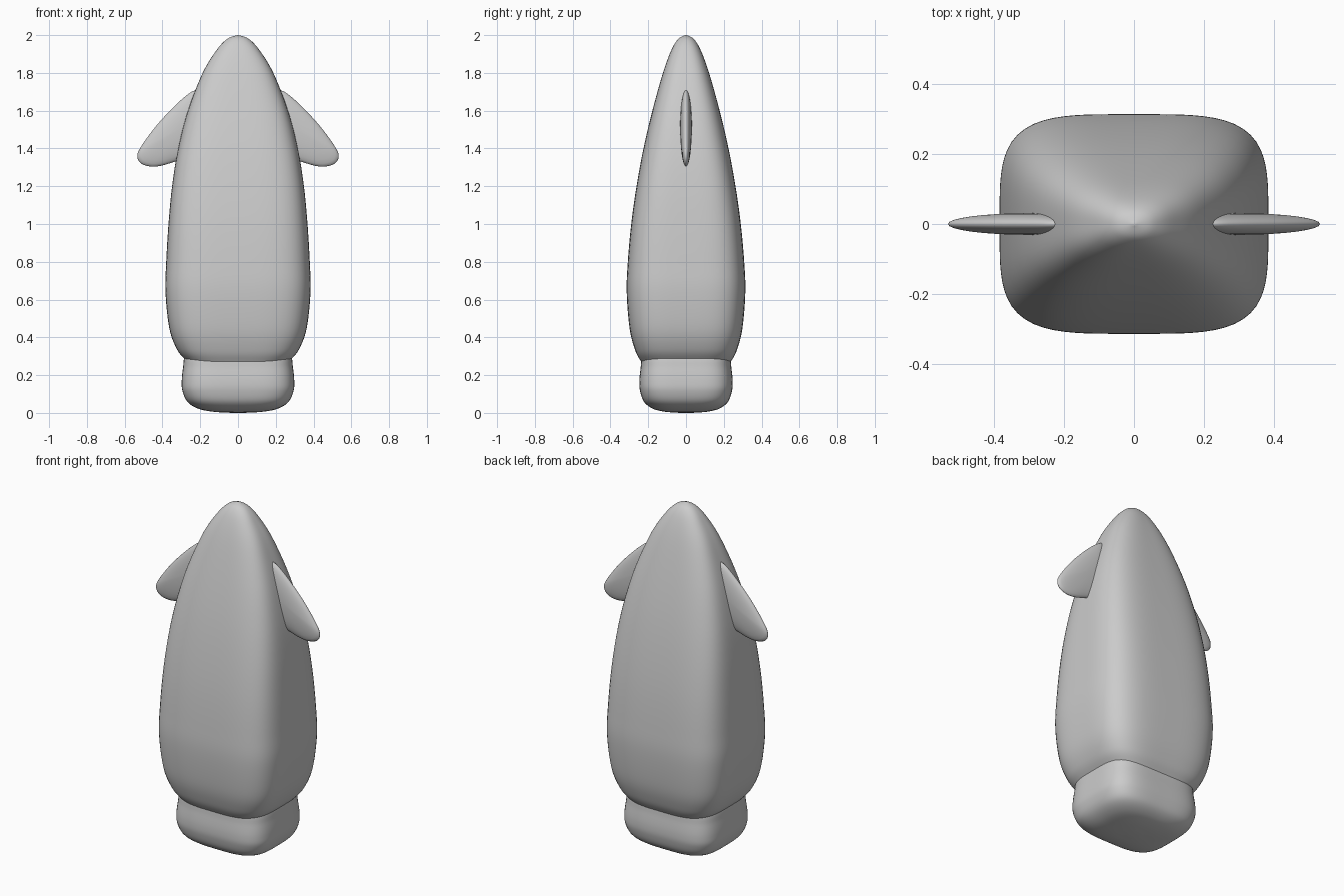
import bpy, bmesh, math

cube = bpy.data.objects.get("Cube")
if cube:
    bpy.data.objects.remove(cube, do_unlink=True)

grey = bpy.data.materials.new("plain grey")
grey.use_nodes = True
colour = (0.6, 0.6, 0.6, 1)
grey.diffuse_color = colour
grey.node_tree.nodes["Principled BSDF"].inputs["Base Color"].default_value = colour

SIDES = 96


def smooth_path(points, steps, closed=False):
    """Catmull-Rom interpolation through a few points."""
    n = len(points)
    get = (lambda i: points[i % n]) if closed else (lambda i: points[min(max(i, 0), n - 1)])
    path = []
    for i in range(n if closed else n - 1):
        quad = [get(i + k) for k in (-1, 0, 1, 2)]
        for s in range(steps):
            t = s / steps
            path.append(tuple(
                b + t * (c - a) / 2 + t * t * (a - 2.5 * b + 2 * c - d / 2)
                + t ** 3 * (3 * (b - c) + d - a) / 2
                for a, b, c, d in zip(*quad)))
    return path if closed else path + [points[-1]]


def skin(name, rings, start, end):
    """Closed surface through equal rings, with a point at each end."""
    bm = bmesh.new()
    loops = [[bm.verts.new(p) for p in ring] for ring in rings]
    for a, b in zip(loops, loops[1:]):
        for i in range(len(a)):
            j = (i + 1) % len(a)
            bm.faces.new((a[i], a[j], b[j], b[i]))
    for loop, tip in ((loops[0], start), (loops[-1], end)):
        v = bm.verts.new(tip)
        for i in range(len(loop)):
            bm.faces.new((loop[i], loop[(i + 1) % len(loop)], v))
    bmesh.ops.recalc_face_normals(bm, faces=bm.faces)
    for f in bm.faces:
        f.smooth = True
    mesh = bpy.data.meshes.new(name)
    bm.to_mesh(mesh)
    bm.free()
    mesh.materials.append(grey)
    obj = bpy.data.objects.new(name, mesh)
    bpy.context.collection.objects.link(obj)
    return obj


def rounded_box_ring(hx, hy, z, power):
    ring = []
    for i in range(SIDES):
        a = 2 * math.pi * (i + 0.5) / SIDES
        c, s = math.cos(a), math.sin(a)
        r = (abs(c) ** power + abs(s) ** power) ** (-1 / power)
        ring.append((hx * c * r, hy * s * r, z))
    return ring


def loft(name, profile):
    """Profile rows: half width, half depth, height, corner squareness."""
    rows = smooth_path(profile, 6)
    rings = [rounded_box_ring(*row) for row in rows]
    return skin(name, rings, (0, 0, rows[0][2]), (0, 0, rows[-1][2]))


# Tapered body with a rounded tip
loft("body", [
    (0.12, 0.11, 0.2, 3.5), (0.22, 0.2, 0.228, 3.7), (0.278, 0.243, 0.28, 3.9),
    (0.325, 0.272, 0.34, 4), (0.364, 0.299, 0.45, 4), (0.384, 0.314, 0.64, 4),
    (0.38, 0.308, 0.8, 4), (0.368, 0.29, 1.0, 4), (0.349, 0.262, 1.2, 3.9),
    (0.317, 0.225, 1.4, 3.7), (0.265, 0.178, 1.6, 3.5), (0.187, 0.122, 1.8, 3.1),
    (0.114, 0.078, 1.92, 2.7), (0.057, 0.041, 1.98, 2.3), (0.004, 0.003, 2.0, 2)])

# Rounded base block
loft("base", [
    (0.03, 0.03, 0.0, 2.5), (0.13, 0.11, 0.006, 2.8), (0.21, 0.175, 0.022, 3.3),
    (0.267, 0.222, 0.058, 3.8), (0.294, 0.243, 0.115, 4), (0.298, 0.247, 0.17, 4),
    (0.291, 0.24, 0.24, 4), (0.278, 0.229, 0.31, 4), (0.22, 0.18, 0.36, 4)])

# Side fins: thin pillow shapes on a swept-back outline
outline = smooth_path([
    (0.22, 1.71), (0.3, 1.658), (0.42, 1.535), (0.508, 1.418), (0.533, 1.36),
    (0.51, 1.319), (0.445, 1.304), (0.36, 1.322), (0.25, 1.37), (0.15, 1.48),
    (0.12, 1.6), (0.15, 1.69)], 6, closed=True)
centre_x, centre_z, half_thick, bands = 0.3, 1.51, 0.031, 16
for name, side in (("left_fin", 1), ("right_fin", -1)):
    rings = []
    for k in range(1, bands):
        a = math.pi * k / bands
        scale, y = math.sin(a), half_thick * math.cos(a)
        rings.append([(side * (centre_x + (x - centre_x) * scale), y,
                       centre_z + (z - centre_z) * scale) for x, z in outline])
    skin(name, rings, (side * centre_x, half_thick, centre_z),
         (side * centre_x, -half_thick, centre_z))
